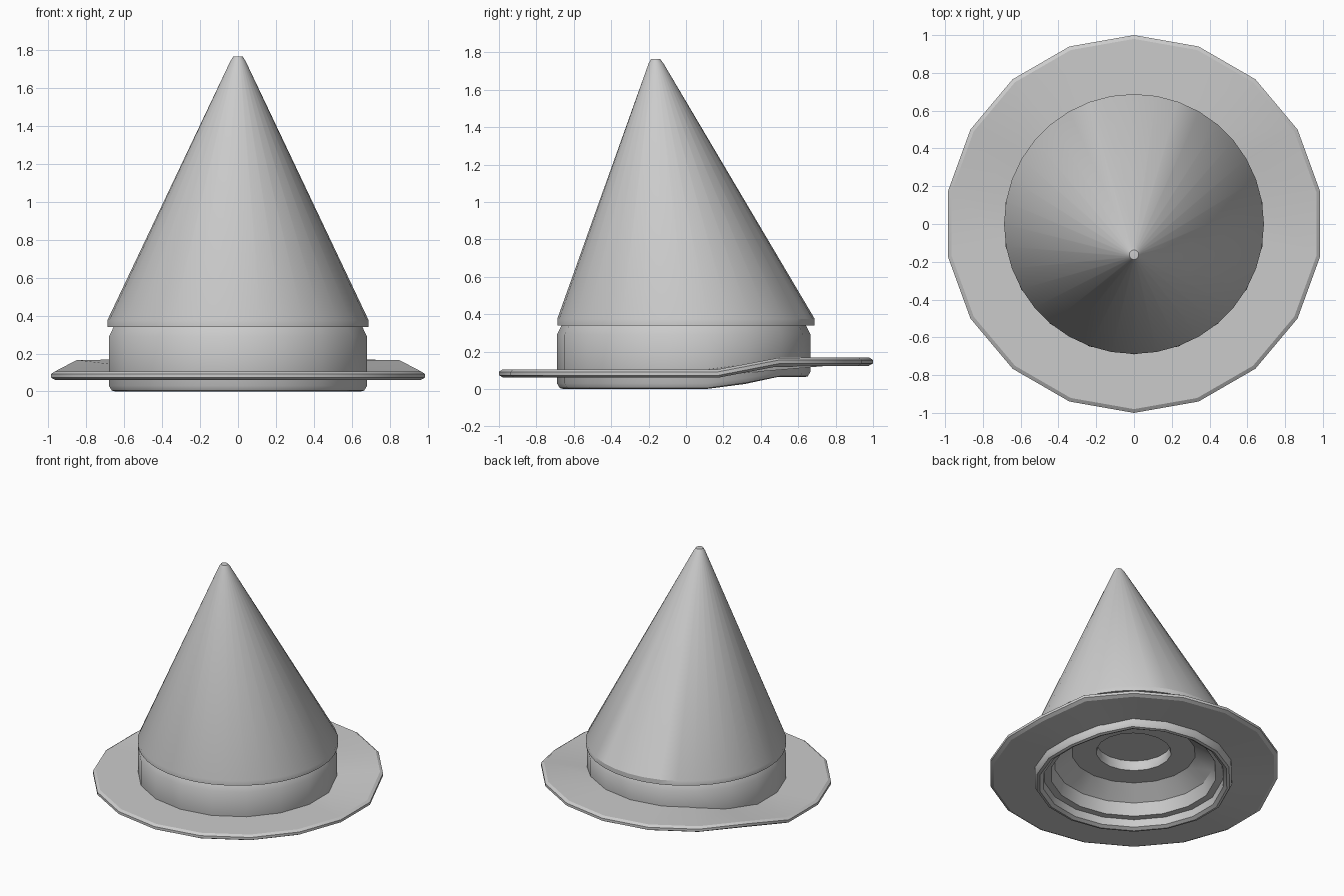
import bpy, bmesh, math

if "Cube" in bpy.data.objects:
    bpy.data.objects.remove(bpy.data.objects["Cube"])

def lift(y):
    # the back part of the brim is stepped upward
    return 0.063 * min(1, max(0, (y - 0.2) / 0.3))

def lathe(name, profile, segs, closed=False, shape=None, angle=30):
    """Revolve (radius, z) points; shape(x, y, z) may displace each vertex."""
    bm = bmesh.new()
    rings = []
    for r, z in profile:
        ring = []
        for i in range(segs):
            a = math.pi / 2 + 2 * math.pi * i / segs
            co = (r * math.cos(a), r * math.sin(a), z)
            ring.append(bm.verts.new(shape(*co) if shape else co))
        rings.append(ring)
    pairs = list(zip(rings, rings[1:]))
    if closed:
        pairs.append((rings[-1], rings[0]))
    for lo, hi in pairs:
        for i in range(segs):
            j = (i + 1) % segs
            bm.faces.new((lo[i], lo[j], hi[j], hi[i]))
    bmesh.ops.remove_doubles(bm, verts=bm.verts, dist=1e-4)
    bmesh.ops.recalc_face_normals(bm, faces=bm.faces)
    me = bpy.data.meshes.new(name)
    bm.to_mesh(me)
    bm.free()
    ob = bpy.data.objects.new(name, me)
    bpy.context.collection.objects.link(ob)
    bpy.ops.object.select_all(action='DESELECT')
    ob.select_set(True)
    bpy.context.view_layer.objects.active = ob
    bpy.ops.object.shade_smooth_by_angle(angle=math.radians(angle))
    return ob

# leaning cone with a small rounded tip
def lean(x, y, z):
    return x, y - 0.16 * max(0, z - 0.375) / 1.365, z

lathe("cone", [(0, 0.34), (0.688, 0.34), (0.688, 0.375),
               (0.04, 1.74), (0.025, 1.763), (0, 1.765)], 36, shape=lean)

# wide brim, raised at the back
lathe("brim", [(0.66, 0.06), (0.975, 0.06), (1.0, 0.073),
               (1.0, 0.092), (0.98, 0.105), (0.66, 0.105)], 18, closed=True,
      shape=lambda x, y, z: (x, y, z + lift(y)), angle=25)

# band with the hollow underside: lower rim, stepped recess and centre well
def band_shape(x, y, z):
    r = math.hypot(x, y)
    k = lift(y) if r > 0.56 and z < 0.2 else 0
    return x, y * (0.965 if y > 0 else 1), z + k

lathe("band", [(0, 0.34), (0.665, 0.34), (0.69, 0.29), (0.69, 0.03),
               (0.675, 0.005), (0.655, 0.0), (0.63, 0.015), (0.625, 0.07),
               (0.575, 0.07), (0.55, 0.16), (0.43, 0.25), (0.26, 0.25),
               (0.25, 0.28), (0.26, 0.325), (0, 0.325)], 18,
      shape=band_shape, angle=35)
